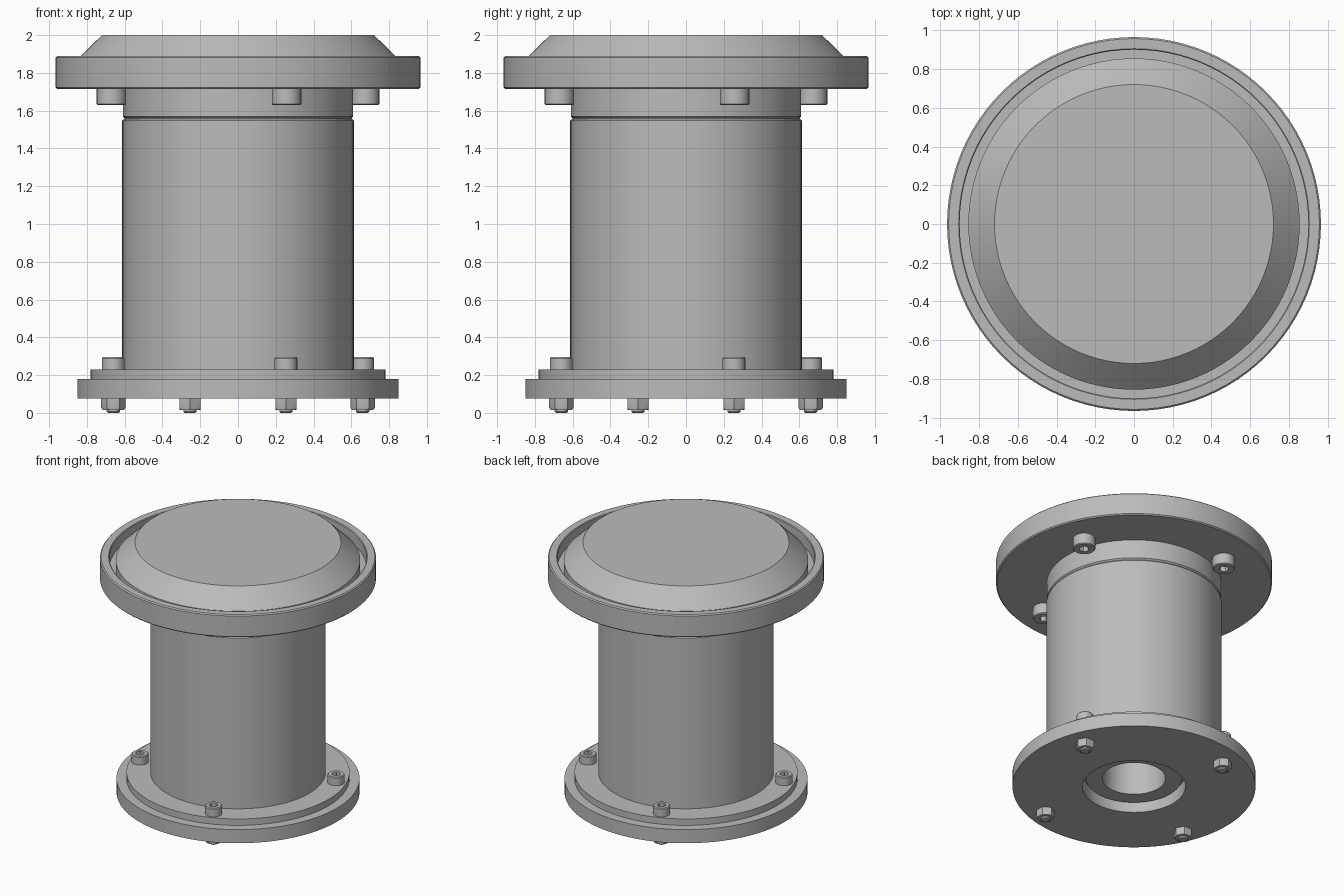
import bpy, bmesh
from math import cos, pi, radians, tau
from mathutils import Matrix

cube = bpy.data.objects.get("Cube")
if cube:
    bpy.data.objects.remove(cube)

steel = bpy.data.materials.new("grey steel")
steel.use_nodes = True
grey = (0.5, 0.5, 0.5, 1)
steel.diffuse_color = grey
steel.node_tree.nodes["Principled BSDF"].inputs["Base Color"].default_value = grey


def lathe(name, profile, segments=96, hexes=(), closed=False):
    """Spin (radius, z) points; points listed in hexes follow a hexagon."""
    bm = bmesh.new()
    rings = []
    for i, (r, z) in enumerate(profile):
        if r == 0:
            rings.append([bm.verts.new((0, 0, z))] * segments)
            continue
        ring = []
        for s in range(segments):
            a = tau * s / segments
            rad = r * cos(pi / 6) / cos(a % (pi / 3) - pi / 6) if i in hexes else r
            ring.append(bm.verts.new(Matrix.Rotation(a, 3, 'Z') @ Matrix.Identity(3).col[0] * rad))
            ring[-1].co.z = z
        rings.append(ring)
    if closed:
        rings.append(rings[0])
    for low, high in zip(rings, rings[1:]):
        for s in range(segments):
            t = (s + 1) % segments
            corners = list(dict.fromkeys((low[s], low[t], high[t], high[s])))
            bm.faces.new(corners)
    bmesh.ops.recalc_face_normals(bm, faces=bm.faces)
    mesh = bpy.data.meshes.new(name)
    bm.to_mesh(mesh)
    bm.free()
    mesh.materials.append(steel)
    ob = bpy.data.objects.new(name, mesh)
    bpy.context.collection.objects.link(ob)
    bpy.ops.object.select_all(action='DESELECT')
    ob.select_set(True)
    bpy.context.view_layer.objects.active = ob
    bpy.ops.object.shade_smooth_by_angle(angle=radians(28))
    return ob


# Lower flange and the thinner clamping plate on it
lathe("base_flange", [(0.36, 0.075), (0.85, 0.075), (0.85, 0.18), (0.36, 0.18)], closed=True)
lathe("clamp_plate", [(0.32, 0.18), (0.78, 0.18), (0.78, 0.23), (0.32, 0.23)], closed=True)

# Hollow barrel with its inlet collar
lathe("barrel", [(0, 1.5), (0.22, 1.5), (0.22, 0.14), (0.335, 0.14), (0.335, 0.2),
                 (0.613, 0.2), (0.613, 1.548), (0.606, 1.555), (0, 1.555)])

# Neck under the upper flange
lathe("neck", [(0, 1.55), (0.6, 1.55), (0.6, 1.56), (0.61, 1.57), (0.61, 1.72), (0, 1.72)])

# Upper flange with raised rim
lathe("upper_flange", [(0, 1.715), (0.957, 1.715), (0.965, 1.723), (0.965, 1.882),
                       (0.957, 1.89), (0.905, 1.89), (0.9, 1.885), (0.9, 1.8), (0, 1.8)])

# Bevelled lid inside the rim
lathe("lid", [(0, 1.79), (0.855, 1.79), (0.855, 1.868), (0.72, 2), (0, 2)])


def socket_head(name, r, height, socket, depth):
    return lathe(name, [(0, 0), (r, 0), (r, height - 0.006), (r - 0.006, height),
                        (socket, height), (socket, height - depth), (0, height - depth)],
                 segments=24, hexes=(4, 5))


def ring_of_four(first, x, y, z, flip=False):
    """Place the part and three linked copies around the axis."""
    for k in range(4):
        ob = first if k == 0 else first.copy()
        if k:
            bpy.context.collection.objects.link(ob)
        turn = Matrix.Rotation(k * pi / 2, 4, 'Z')
        tilt = Matrix.Rotation(pi if flip else 0, 4, 'X')
        ob.matrix_world = turn @ Matrix.Translation((x, y, z)) @ tilt


# Socket screws: upper set points down, lower set points up
ring_of_four(socket_head("upper_screw", 0.078, 0.085, 0.036, 0.04), 0.67, 0.257, 1.715, True)
ring_of_four(socket_head("lower_screw", 0.06, 0.065, 0.032, 0.035), 0.66, 0.254, 0.23)

# Hexagonal nuts and screw ends under the base
nut = lathe("nut", [(0, 0.08), (0.065, 0.08), (0.065, 0.027), (0.056, 0.016), (0, 0.016)],
            segments=24, hexes=(1, 2))
ring_of_four(nut, 0.66, 0.254, 0)
tip = lathe("screw_end", [(0, 0.03), (0.035, 0.03), (0.035, 0.007), (0.028, 0), (0, 0)], segments=24)
ring_of_four(tip, 0.66, 0.254, 0)
